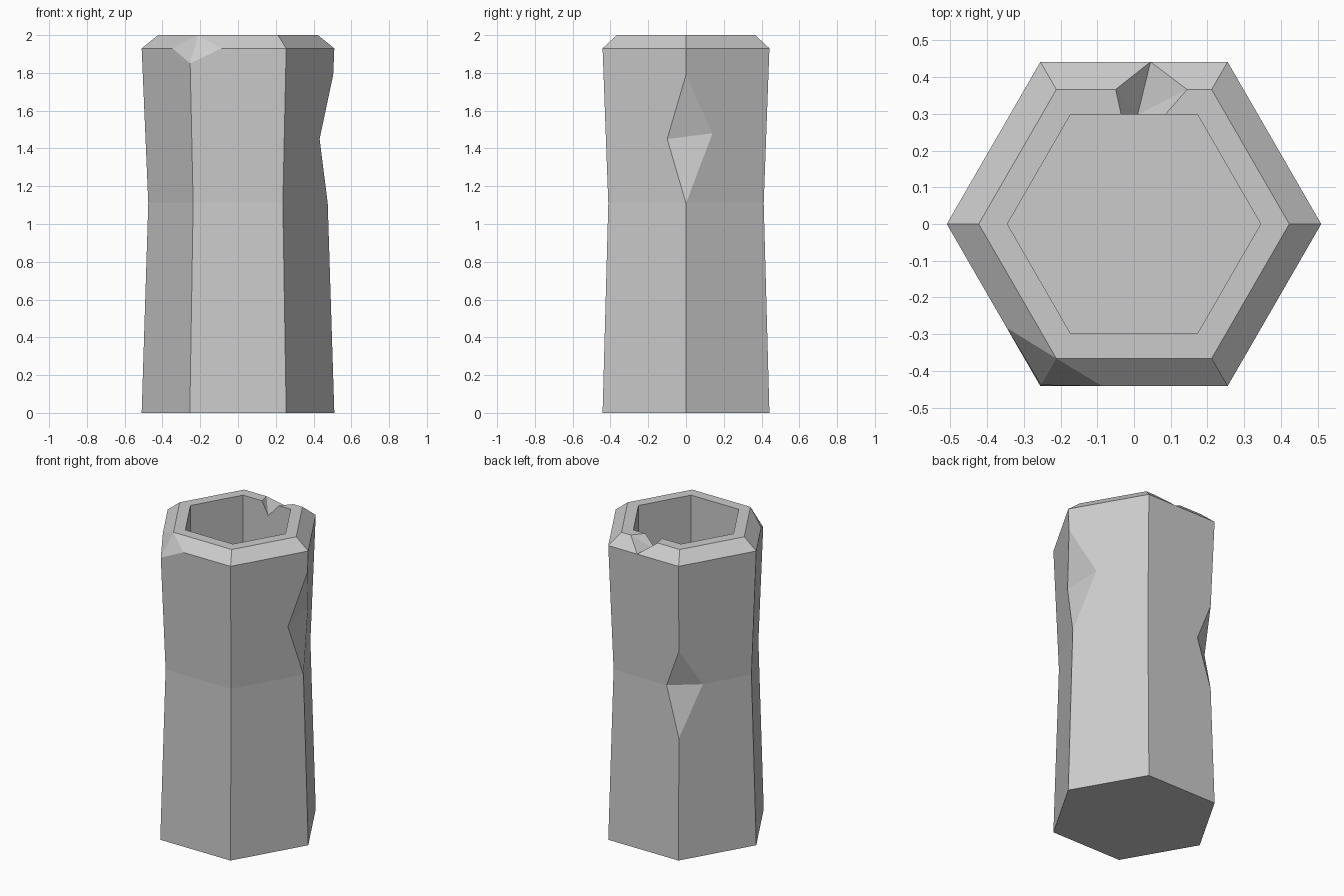
import bpy, bmesh, math
from mathutils import Vector

if "Cube" in bpy.data.objects:
    bpy.data.objects.remove(bpy.data.objects["Cube"], do_unlink=True)

stone = bpy.data.materials.new("grey_stone")
stone.use_nodes = True
stone.diffuse_color = (0.6, 0.6, 0.6, 1)
stone.node_tree.nodes["Principled BSDF"].inputs["Base Color"].default_value = (0.6, 0.6, 0.6, 1)


def make_object(name, bm):
    bmesh.ops.recalc_face_normals(bm, faces=bm.faces[:])
    mesh = bpy.data.meshes.new(name)
    bm.to_mesh(mesh)
    bm.free()
    mesh.materials.append(stone)
    obj = bpy.data.objects.new(name, mesh)
    bpy.context.collection.objects.link(obj)
    return obj


def corner(index, radius, z):
    a = math.radians(60 * index)
    return Vector((radius * math.cos(a), radius * math.sin(a), z))


def body_radius(z):
    """Radius of the waisted body at a height."""
    return 0.51 - 0.035 * (z / 1.11 if z < 1.11 else (1.93 - z) / 0.82)


# Hollow six-sided column: foot, waist, shoulder, rim, mouth, cavity floor
PROFILE = [(0.51, 0), (0.475, 1.11), (0.51, 1.93), (0.423, 2), (0.345, 2), (0.345, 1.3)]
bm = bmesh.new()
rings = [[bm.verts.new(corner(i, r, z)) for i in range(6)] for r, z in PROFILE]
for low, high in zip(rings, rings[1:]):
    for i in range(6):
        j = (i + 1) % 6
        bm.faces.new((low[i], low[j], high[j], high[i]))
bm.faces.new(rings[0][::-1])
bm.faces.new(rings[-1])

# Chipped shoulder corner at the front: split its edges and lower the corner
shoulder, rim = rings[2], rings[3]
chip = shoulder[4]
for neighbour, amount in ((3, 0.36), (5, 0.33)):
    edge = bm.edges.get((chip, shoulder[neighbour]))
    _, split = bmesh.utils.edge_split(edge, chip, amount)
    bmesh.ops.connect_verts(bm, verts=[split, rim[4]])
chip.co = corner(4, body_radius(1.85), 1.85)
column = make_object("hollow_column", bm)


def carve(name, points, shift):
    """Cut away the hull of the points swept along shift."""
    cutter_bm = bmesh.new()
    for p in points:
        cutter_bm.verts.new(p)
        cutter_bm.verts.new(Vector(p) + Vector(shift))
    hull = bmesh.ops.convex_hull(cutter_bm, input=cutter_bm.verts[:])
    spare = {v for v in hull["geom_interior"] + hull["geom_unused"]
             if isinstance(v, bmesh.types.BMVert)}
    bmesh.ops.delete(cutter_bm, geom=list(spare), context="VERTS")
    cutter = make_object(name, cutter_bm)
    cutter.hide_render = True
    mod = column.modifiers.new(name, "BOOLEAN")
    mod.operation = "DIFFERENCE"
    mod.solver = "EXACT"
    mod.object = cutter
    bpy.ops.object.select_all(action="DESELECT")
    bpy.context.view_layer.objects.active = column
    column.select_set(True)
    bpy.ops.object.modifier_apply(modifier=mod.name)
    bpy.data.objects.remove(cutter, do_unlink=True)


def dent(name, index, top, bottom, before, after):
    """Gouge a corner edge; before and after are (fraction across face, height)."""
    points = [corner(index, body_radius(z), z) for z in (top, bottom)]
    for step, (t, z) in ((-1, before), (1, after)):
        r = body_radius(z)
        points.append(corner(index, r, z).lerp(corner(index + step, r, z), t))
    carve(name, points, corner(index, 0.3, 0))


# Gouges in the side corner and the back corner
dent("side_gouge", 0, 1.79, 1.11, (0.235, 1.45), (0.33, 1.48))
dent("back_gouge", 2, 1.36, 0.79, (0.19, 1.11), (0.33, 1.11))

# V-shaped notch through the back rim
carve("rim_notch", [(-0.05, 0.367, 2), (-0.035, 0.298, 2), (0.01, 0.298, 1.915),
                    (0.045, 0.4417, 1.93), (0.145, 0.367, 2), (0.085, 0.298, 2)],
      (0, 0, 0.1))

for poly in column.data.polygons:
    poly.use_smooth = False
